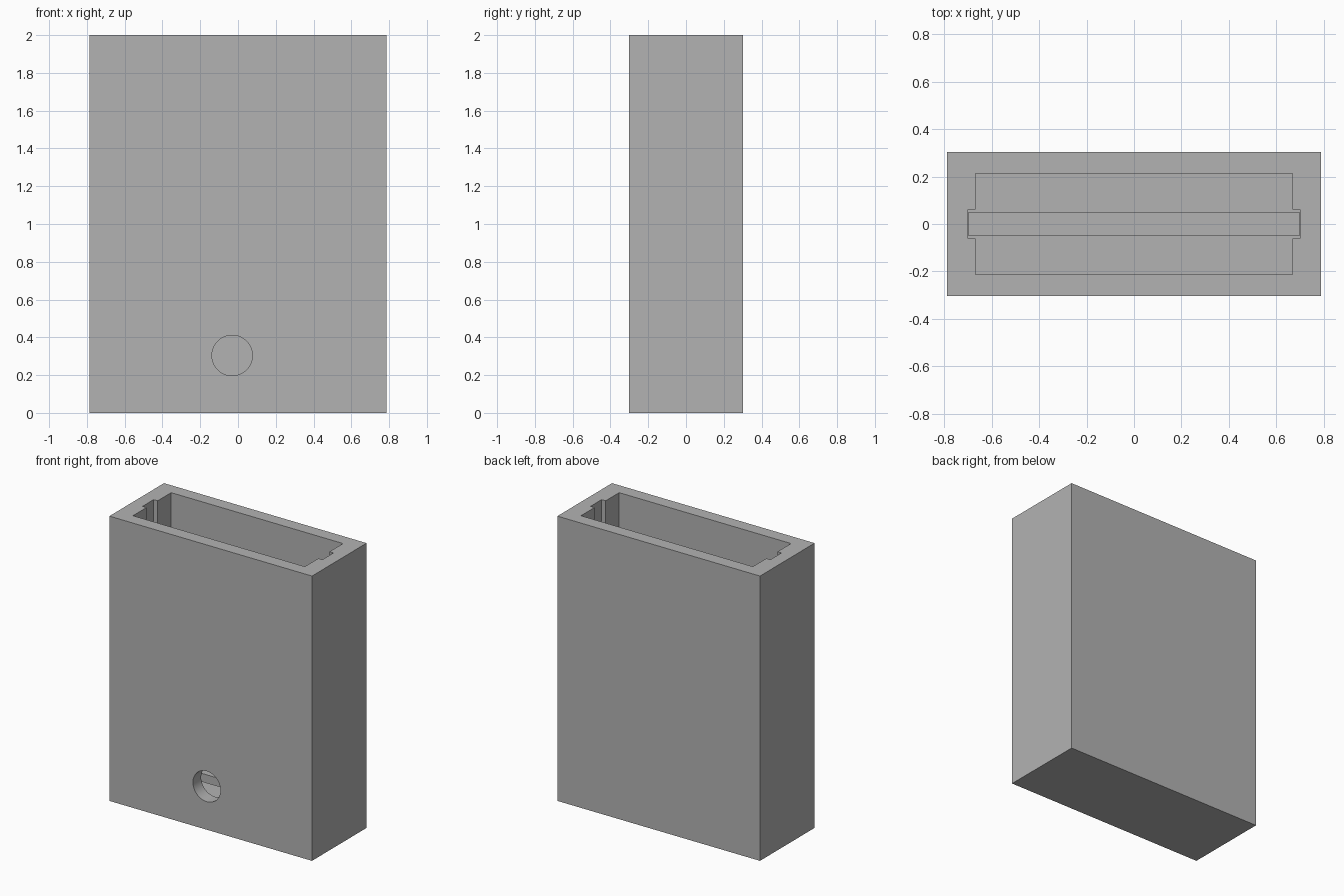
import bpy, bmesh
from mathutils import Matrix

if "Cube" in bpy.data.objects:
    bpy.data.objects.remove(bpy.data.objects["Cube"], do_unlink=True)

grey = bpy.data.materials.new("grey")
grey.use_nodes = True
grey.diffuse_color = (0.45, 0.45, 0.45, 1)
grey.node_tree.nodes["Principled BSDF"].inputs["Base Color"].default_value = grey.diffuse_color

FLOOR = 0.185


def finish(name, bm):
    bmesh.ops.recalc_face_normals(bm, faces=bm.faces)
    mesh = bpy.data.meshes.new(name)
    bm.to_mesh(mesh)
    bm.free()
    mesh.materials.append(grey)
    obj = bpy.data.objects.new(name, mesh)
    bpy.context.collection.objects.link(obj)
    return obj


def prism(name, outline, z0, z1):
    bm = bmesh.new()
    face = bm.faces.new([bm.verts.new((x, y, z0)) for x, y in outline])
    top = bmesh.ops.extrude_face_region(bm, geom=[face])["geom"]
    verts = [v for v in top if isinstance(v, bmesh.types.BMVert)]
    bmesh.ops.translate(bm, verts=verts, vec=(0, 0, z1 - z0))
    return finish(name, bm)


def mirrored(quarter):
    """Complete an outline from the points of its +x +y quarter."""
    right = [(x, -y) for x, y in quarter] + quarter[::-1]
    return right + [(-x, y) for x, y in right[::-1]]


def cut(target, cutter):
    cutter.hide_render = True
    mod = target.modifiers.new("cut", "BOOLEAN")
    mod.operation = "DIFFERENCE"
    mod.solver = "EXACT"
    mod.object = cutter
    bpy.context.view_layer.objects.active = target
    bpy.ops.object.modifier_apply(modifier=mod.name)
    bpy.data.objects.remove(cutter, do_unlink=True)


# Outer block
case = prism("case", mirrored([(0.787, 0.303)]), 0, 2)

# Deep pocket with a guide slot at each end
pocket = mirrored([(0.668, 0.212), (0.668, 0.062), (0.699, 0.062)])
cut(case, prism("pocket_cutter", pocket, FLOOR, 2.2))

# Groove along the pocket floor
cut(case, prism("groove_cutter", mirrored([(0.698, 0.049)]), 0.095, FLOOR + 0.1))

# Round hole through the front wall
bm = bmesh.new()
bmesh.ops.create_cone(bm, cap_ends=True, segments=64, radius1=0.107, radius2=0.107, depth=0.3,
                      matrix=Matrix.Translation((-0.031, -0.3, 0.304)) @ Matrix.Rotation(1.5707963, 4, "X"))
cut(case, finish("hole_cutter", bm))

# Smooth bore, crisp edges
bpy.ops.object.select_all(action="DESELECT")
case.select_set(True)
bpy.context.view_layer.objects.active = case
bpy.ops.object.shade_smooth_by_angle(angle=0.5)
